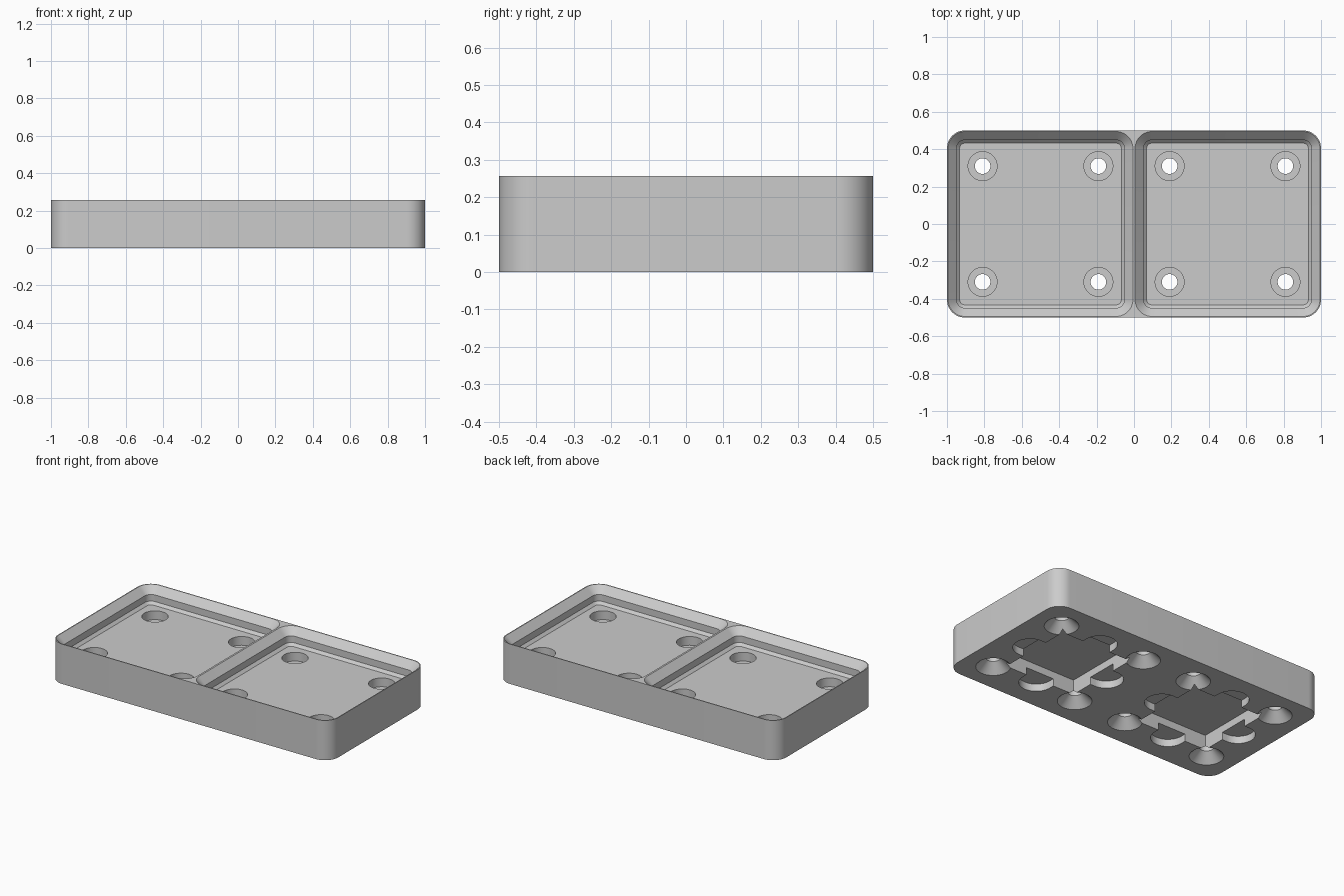
import bpy, bmesh, math

MM = 1 / 42          # one cell is 42 mm wide and becomes one unit
CELLS = (-21, 21)    # cell centres along x
HEIGHT, FLOOR = 10.8, 6.4

old = bpy.data.objects.get("Cube")
if old:
    bpy.data.objects.remove(old, do_unlink=True)

grey = bpy.data.materials.new("plain grey")
grey.use_nodes = True
grey.diffuse_color = (0.6, 0.6, 0.6, 1)
grey.node_tree.nodes["Principled BSDF"].inputs["Base Color"].default_value = (0.6, 0.6, 0.6, 1)


def ring(cx, cy, hx, hy, r, z, steps=12):
    """Rounded rectangle (or circle, when r equals both half sizes)."""
    points = []
    for corner, (sx, sy) in enumerate(((1, 1), (-1, 1), (-1, -1), (1, -1))):
        for i in range(steps + 1):
            a = (corner + i / steps) * math.pi / 2
            points.append((cx + sx * (hx - r) + r * math.cos(a),
                           cy + sy * (hy - r) + r * math.sin(a), z))
    return points


def loft(bm, rings):
    """Closed solid through a stack of rings."""
    loops = [[bm.verts.new([c * MM for c in p]) for p in pts] for pts in rings]
    for low, high in zip(loops, loops[1:]):
        for i in range(len(low)):
            j = (i + 1) % len(low)
            bm.faces.new((low[i], low[j], high[j], high[i]))
    bm.faces.new(loops[0][::-1])
    bm.faces.new(loops[-1])


def solid(name, stacks):
    bm = bmesh.new()
    for rings in stacks:
        loft(bm, rings)
    bmesh.ops.remove_doubles(bm, verts=bm.verts[:], dist=1e-5)
    bmesh.ops.recalc_face_normals(bm, faces=bm.faces[:])
    mesh = bpy.data.meshes.new(name)
    bm.to_mesh(mesh)
    bm.free()
    mesh.materials.append(grey)
    obj = bpy.data.objects.new(name, mesh)
    bpy.context.collection.objects.link(obj)
    return obj


# Main block
plate = solid("base_plate", [[ring(0, 0, 42, 21, 4, z) for z in (0, HEIGHT)]])

# Stepped sockets: small chamfer, straight wall, wide chamfer
socket = [(18.15, FLOOR), (18.85, FLOOR + 0.7), (18.85, FLOOR + 2.5), (21.75, HEIGHT + 1)]
pockets = [[ring(cx, 0, h, h, h - 17, z) for h, z in socket] for cx in CELLS]

# Screw holes: countersink below, shaft, magnet seat above
bore = [(5.25, -1), (1.75, 2.5), (1.75, 4.03), (3.25, 4.03), (3.25, 7)]
holes = [[ring(cx + sx * 13, sy * 13, r, r, r, z) for r, z in bore]
         for cx in CELLS for sx in (-1, 1) for sy in (-1, 1)]

# Underside recesses: deep square with four shallow rounded arms
squares = [[ring(cx, 0, 10.7, 10.7, 0, z) for z in (-1, 4)] for cx in CELLS]
arms = []
for cx in CELLS:
    for s in (-1, 1):
        arms.append([ring(cx, s * 10, 4.25, 6.375, 4.25, z) for z in (-1, 2)])
        arms.append([ring(cx + s * 10, 0, 6.375, 4.25, 4.25, z) for z in (-1, 2)])

cutters = [solid(name, stacks) for name, stacks in (
    ("socket_cutter", pockets), ("hole_cutter", holes),
    ("square_cutter", squares), ("arm_cutter", arms))]
for cutter in cutters:
    cutter.hide_render = True
    mod = plate.modifiers.new(cutter.name, 'BOOLEAN')
    mod.operation, mod.solver, mod.object = 'DIFFERENCE', 'EXACT', cutter

# Bake the cuts and drop the cutters
graph = bpy.context.evaluated_depsgraph_get()
baked = bpy.data.meshes.new_from_object(plate.evaluated_get(graph))
plate.modifiers.clear()
plate.data = baked
for cutter in cutters:
    bpy.data.objects.remove(cutter, do_unlink=True)

bpy.ops.object.select_all(action='DESELECT')
plate.select_set(True)
bpy.context.view_layer.objects.active = plate
bpy.ops.object.shade_smooth_by_angle(angle=math.radians(30))
